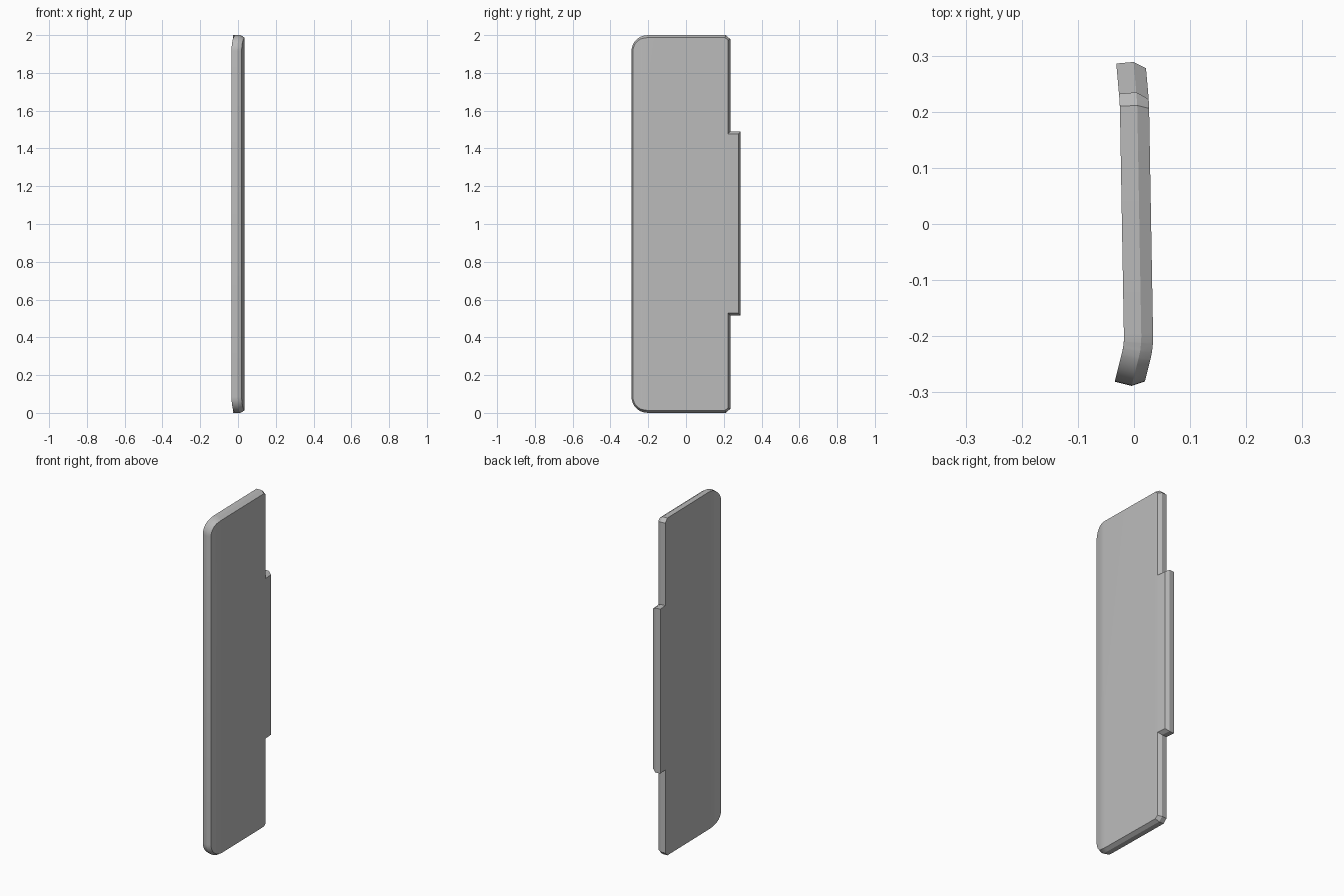
import bpy, bmesh, math
from mathutils import Vector

if "Cube" in bpy.data.objects:
    bpy.data.objects.remove(bpy.data.objects["Cube"])

FRONT, BACK, TAB, HEIGHT = -0.281, 0.232, 0.286, 2.0
RADIUS, CUT = 0.085, 0.022      # rounded front corners, clipped back corners
SIDE, DEPTH, INSET = 0.031, 0.052, 0.013


def bend(y):
    """Inner face x along the panel's width, with curled front and back edges."""
    if y < -0.2:
        d = -0.2 - y
        c = min(d, 0.03)
        return -0.018 + 0.0175 * c - 4.5 * c * c - 0.25 * (d - c)
    x = -0.018 - 0.0175 * (y + 0.2)
    e = max(y - 0.2, 0)
    c = min(e, 0.03)
    return x - 1.2 * c * c - 0.072 * (e - c)


def corner(cz, start):
    """Quarter circle at a front corner."""
    cy = FRONT + RADIUS
    angles = [math.radians(start + 90 * i / 10) for i in range(11)]
    return [(cy + RADIUS * math.cos(a), cz + RADIUS * math.sin(a)) for a in angles]


# Panel outline with the mounting tab on the back edge
outline = corner(HEIGHT - RADIUS, 90) + corner(RADIUS, 180)
outline += [(BACK - CUT, 0), (BACK, CUT), (BACK, 0.515), (TAB, 0.515),
            (TAB, 1.49), (BACK, 1.49), (BACK, HEIGHT - CUT), (BACK - CUT, HEIGHT)]

# Flat slab with a chamfered outer rim
bm = bmesh.new()
base = bm.faces.new([bm.verts.new((0, y, z)) for y, z in outline])
base.normal_update()
extruded = bmesh.ops.extrude_face_region(bm, geom=[base], use_keep_orig=True)
outer = [g for g in extruded["geom"] if isinstance(g, bmesh.types.BMFace)][0]
for v in outer.verts:
    v.co.x = SIDE
bmesh.ops.recalc_face_normals(bm, faces=bm.faces)
bmesh.ops.inset_region(bm, faces=[outer], thickness=INSET, use_even_offset=True)
for v in outer.verts:
    v.co.x = DEPTH

# Cut across the width, then curl the slab along its bend
for y in (-0.23, -0.22, -0.21, -0.2, 0.2, 0.215, 0.23):
    bmesh.ops.bisect_plane(bm, geom=bm.verts[:] + bm.edges[:] + bm.faces[:],
                           plane_co=(0, y, 0), plane_no=(0, 1, 0))
for v in bm.verts:
    t, y, z = v.co
    slope = (bend(y + 0.001) - bend(y - 0.001)) / 0.002
    normal = Vector((1, -slope, 0)).normalized()
    v.co = Vector((bend(y), y, z)) + normal * t
bmesh.ops.recalc_face_normals(bm, faces=bm.faces)

mesh = bpy.data.meshes.new("panel")
bm.to_mesh(mesh)
bm.free()
panel = bpy.data.objects.new("panel", mesh)
bpy.context.collection.objects.link(panel)

# Plain grey finish
grey = bpy.data.materials.new("grey")
grey.use_nodes = True
colour = (0.5, 0.5, 0.5, 1)
grey.diffuse_color = colour
grey.node_tree.nodes["Principled BSDF"].inputs["Base Color"].default_value = colour
mesh.materials.append(grey)

bpy.context.view_layer.objects.active = panel
panel.select_set(True)
bpy.ops.object.shade_smooth_by_angle(angle=math.radians(25))
